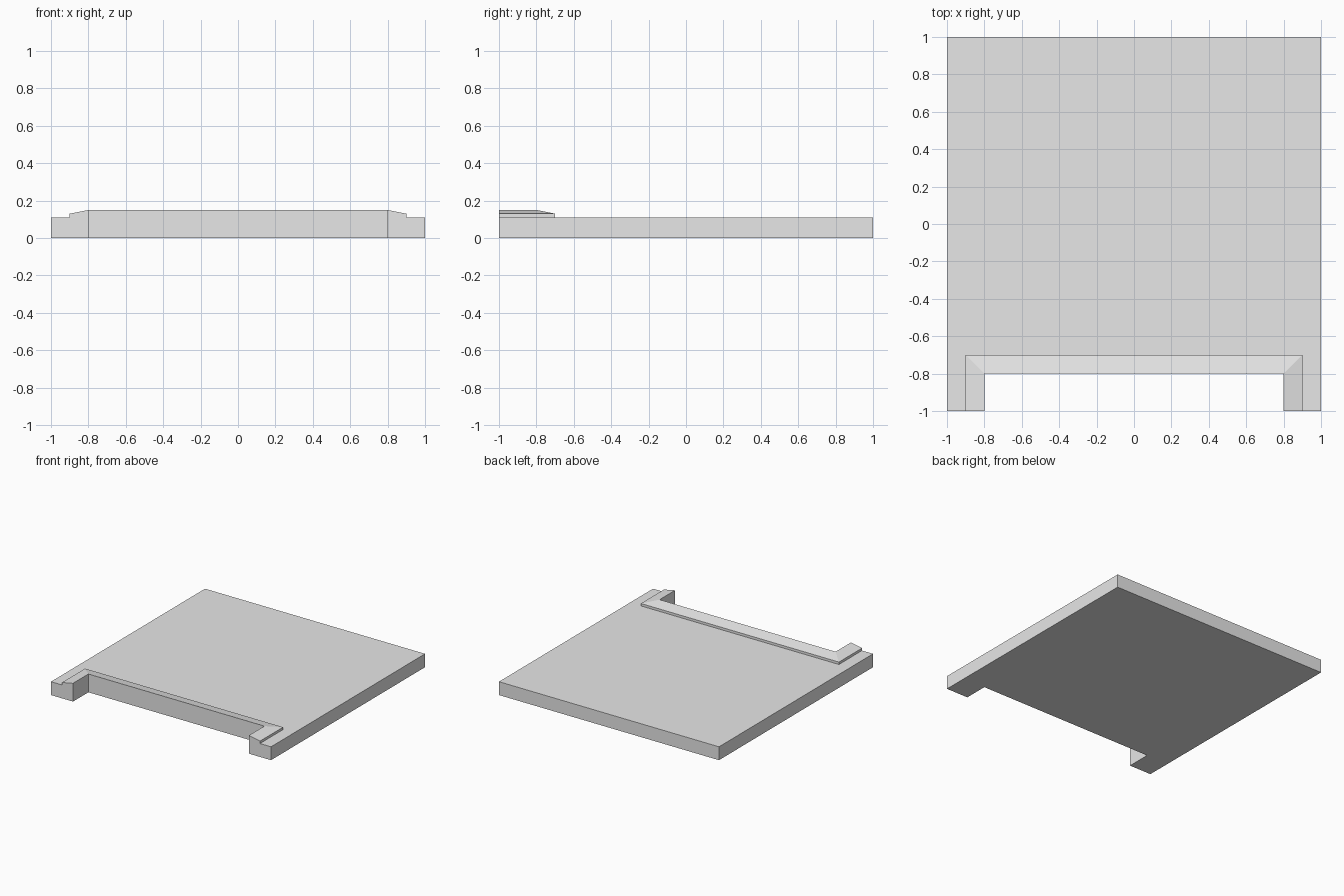
import bpy
import bmesh

if "Cube" in bpy.data.objects:
    bpy.data.objects.remove(bpy.data.objects["Cube"], do_unlink=True)

SLAB_TOP = 0.11

# Plain grey material
grey = bpy.data.materials.new("light_grey")
grey.use_nodes = True
grey.diffuse_color = (0.8, 0.8, 0.8, 1)
grey.node_tree.nodes["Principled BSDF"].inputs["Base Color"].default_value = grey.diffuse_color


def finish(bm, name):
    bmesh.ops.recalc_face_normals(bm, faces=bm.faces)
    mesh = bpy.data.meshes.new(name)
    bm.to_mesh(mesh)
    bm.free()
    mesh.materials.append(grey)
    obj = bpy.data.objects.new(name, mesh)
    bpy.context.collection.objects.link(obj)
    return obj


def notch_path(x, y):
    """Open U-shaped path around the front notch."""
    return [(-x, -1), (-x, y), (x, y), (x, -1)]


# Floor slab with a rectangular notch cut into the front edge
bm = bmesh.new()
outline = notch_path(0.8, -0.8) + [(1, -1), (1, 1), (-1, 1), (-1, -1)]
base = bm.faces.new([bm.verts.new((x, y, 0)) for x, y in outline])
top = bmesh.ops.extrude_face_region(bm, geom=[base], use_keep_orig=True)
bmesh.ops.translate(bm, vec=(0, 0, SLAB_TOP),
                    verts=[v for v in top["geom"] if isinstance(v, bmesh.types.BMVert)])
finish(bm, "floor_slab")

# Raised rim around the notch: a sloped section swept with mitred corners
bm = bmesh.new()
section = [(0, SLAB_TOP), (0, 0.15), (0.1, 0.13), (0.1, SLAB_TOP)]
rails = [[bm.verts.new((x, y, z)) for x, y in notch_path(0.8 + d, -0.8 + d)]
         for d, z in section]
for i, rail in enumerate(rails):
    following = rails[(i + 1) % len(rails)]
    for k in range(len(rail) - 1):
        bm.faces.new((rail[k], rail[k + 1], following[k + 1], following[k]))
for end in (0, -1):
    bm.faces.new([rail[end] for rail in rails])
finish(bm, "notch_rim")
